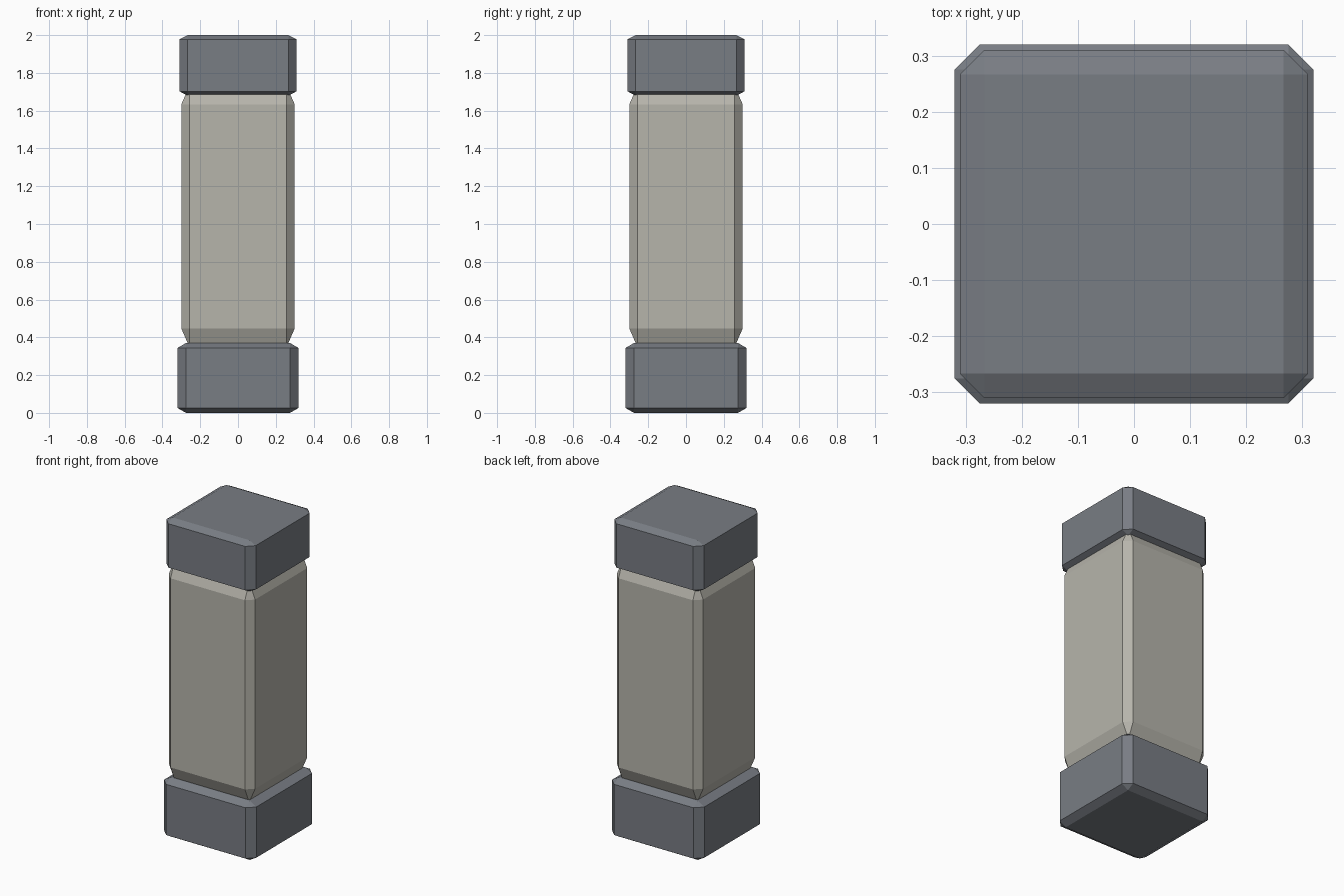
import bpy
import bmesh

default = bpy.data.objects.get("Cube")
if default:
    bpy.data.objects.remove(default, do_unlink=True)


def make_material(name, color):
    mat = bpy.data.materials.new(name)
    mat.use_nodes = True
    mat.diffuse_color = color
    bsdf = next(n for n in mat.node_tree.nodes if n.type == 'BSDF_PRINCIPLED')
    bsdf.inputs["Base Color"].default_value = color
    return mat


def bevelled_block(name, half, bottom, top, mat, bevel=0.07):
    """Chamfer a unit cube, then stretch it so the chamfers scale with it."""
    bm = bmesh.new()
    bmesh.ops.create_cube(bm, size=1)
    bmesh.ops.bevel(bm, geom=bm.edges[:], offset=bevel, segments=1,
                    affect='EDGES', profile=0.5)
    bmesh.ops.scale(bm, vec=(2 * half, 2 * half, top - bottom), verts=bm.verts)
    bmesh.ops.translate(bm, vec=(0, 0, (bottom + top) / 2), verts=bm.verts)
    mesh = bpy.data.meshes.new(name)
    bm.to_mesh(mesh)
    bm.free()
    mesh.materials.append(mat)
    obj = bpy.data.objects.new(name, mesh)
    bpy.context.collection.objects.link(obj)
    return obj


dark = make_material("dark slate grey", (0.19, 0.205, 0.23, 1))
stone = make_material("warm stone grey", (0.47, 0.46, 0.41, 1))

# Stone shaft, with its ends sunk into the two caps
bevelled_block("pillar_shaft", 0.30, 0.35, 1.73, stone)

# Square base and slightly smaller cap
bevelled_block("pillar_base", 0.32, 0.0, 0.37, dark)
bevelled_block("pillar_cap", 0.31, 1.68, 2.0, dark)
